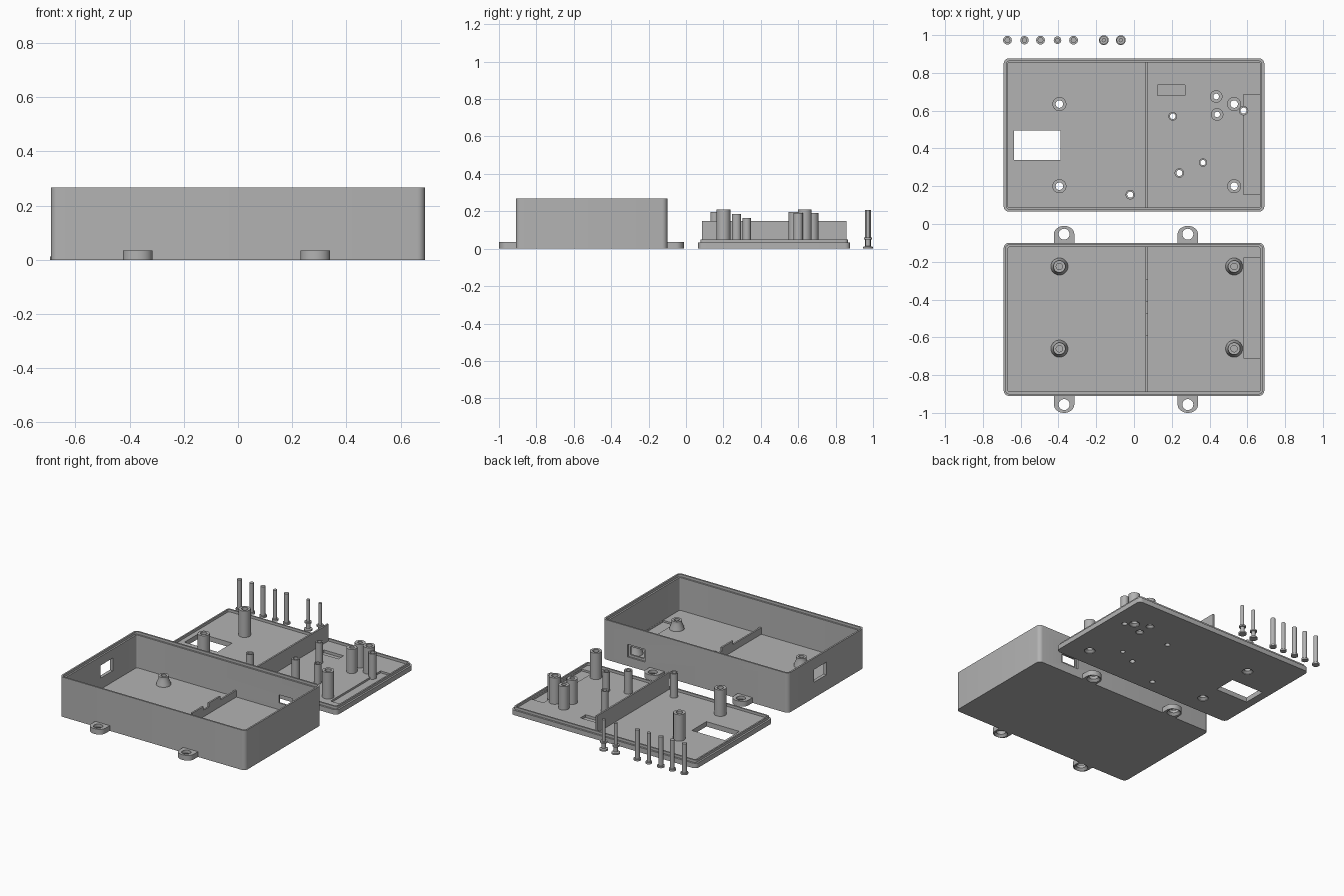
import bpy, bmesh
from math import pi, cos, sin

old = bpy.data.objects.get("Cube")
if old:
    bpy.data.objects.remove(old, do_unlink=True)

grey = bpy.data.materials.new("plain_grey")
grey.use_nodes = True
grey.diffuse_color = (0.45, 0.45, 0.45, 1)
grey.node_tree.nodes["Principled BSDF"].inputs["Base Color"].default_value = (0.45, 0.45, 0.45, 1)
parts = []


def finish(name, bm, keep=True):
    bmesh.ops.recalc_face_normals(bm, faces=bm.faces)
    mesh = bpy.data.meshes.new(name)
    bm.to_mesh(mesh)
    bm.free()
    ob = bpy.data.objects.new(name, mesh)
    bpy.context.collection.objects.link(ob)
    mesh.materials.append(grey)
    if keep:
        parts.append(ob)
    else:
        ob.hide_render = True
    return ob


def prism(name, points, z0, z1, keep=True):
    """Upright prism over a flat outline."""
    bm = bmesh.new()
    face = bm.faces.new([bm.verts.new((x, y, z0)) for x, y in points])
    new = bmesh.ops.extrude_face_region(bm, geom=[face])["geom"]
    bmesh.ops.translate(bm, vec=(0, 0, z1 - z0),
                        verts=[v for v in new if isinstance(v, bmesh.types.BMVert)])
    return finish(name, bm, keep)


def rect(x0, x1, y0, y1, r=0.0, inset=0.0, n=6):
    """Rectangle outline with optional rounded corners."""
    x0, x1, y0, y1 = x0 + inset, x1 - inset, y0 + inset, y1 - inset
    if r <= 0:
        return [(x0, y0), (x1, y0), (x1, y1), (x0, y1)]
    pts = []
    for k, (cx, cy) in enumerate([(x1 - r, y1 - r), (x0 + r, y1 - r),
                                  (x0 + r, y0 + r), (x1 - r, y0 + r)]):
        for i in range(n + 1):
            a = (k + i / n) * pi / 2
            pts.append((cx + r * cos(a), cy + r * sin(a)))
    return pts


def lathe(name, x, y, profile, keep=True, closed=False, n=32):
    """Turned part from (radius, z) points; closed makes a tube."""
    bm = bmesh.new()
    rings = [[bm.verts.new((x + r * cos(2 * pi * i / n), y + r * sin(2 * pi * i / n), z))
              for i in range(n)] for r, z in profile]
    pairs = list(zip(rings, rings[1:]))
    if closed:
        pairs.append((rings[-1], rings[0]))
    else:
        bm.faces.new(rings[0])
        bm.faces.new(rings[-1])
    for a, b in pairs:
        for i in range(n):
            j = (i + 1) % n
            bm.faces.new((a[i], a[j], b[j], b[i]))
    return finish(name, bm, keep)


def cut(ob, cutter):
    mod = ob.modifiers.new("cut", "BOOLEAN")
    mod.operation = "DIFFERENCE"
    mod.solver = "EXACT"
    mod.object = cutter
    bpy.context.view_layer.objects.active = ob
    bpy.ops.object.modifier_apply(modifier=mod.name)
    bpy.data.objects.remove(cutter, do_unlink=True)


def cut_block(ob, x0, x1, y0, y1, z0, z1):
    cut(ob, prism("cutter", rect(x0, x1, y0, y1), z0, z1, False))


# Case: open tray with a stepped rim
HX, H, FLOOR = 0.69, 0.267, 0.03
BOX = (-HX, HX, -0.91, -0.10)
case = prism("case", rect(*BOX, 0.028), 0, H)
cut(case, prism("cutter", rect(*BOX, 0.01, 0.022), FLOOR, H + 0.1, False))
cut(case, prism("cutter", rect(*BOX, 0.018, 0.011), H - 0.017, H + 0.1, False))

# Case openings: end window, recessed socket, shallow floor pocket
cut_block(case, -0.75, -0.64, -0.505, -0.375, 0.105, 0.19)
cut_block(case, 0.375, 0.505, -0.111, -0.05, 0.06, 0.145)
cut_block(case, 0.39, 0.49, -0.15, -0.05, 0.075, 0.13)
cut_block(case, 0.58, 0.667, -0.71, -0.18, 0.018, 0.1)

# Case bosses
CORNERS = [(x, y) for x in (-0.395, 0.53) for y in (0.2, 0.635)]
for x, y in CORNERS:
    lathe("case_boss", x, y - 0.86, [(0.017, FLOOR - 0.005), (0.046, FLOOR - 0.005),
          (0.044, 0.042), (0.032, 0.07), (0.032, 0.09), (0.017, 0.09)], closed=True)

# Case divider with two raised teeth
prism("case_divider", rect(0.062, 0.073, -0.895, -0.115), FLOOR - 0.005, 0.075)
for y in (-0.59, -0.41):
    prism("divider_tooth", rect(0.062, 0.073, y, y + 0.12), 0.07, 0.1)

# Mounting tabs, countersunk underneath
for x in (-0.37, 0.285):
    for edge, s in ((-0.10, 1), (-0.91, -1)):
        cy = edge + s * 0.046
        arc = [(x + 0.054 * cos(pi * i / 16), cy + s * 0.044 * sin(pi * i / 16))
               for i in range(17)]
        root = edge - s * 0.012
        tab = prism("mounting_tab", arc + [(x - 0.054, root), (x + 0.054, root)], 0, 0.035)
        cut(tab, lathe("cutter", x, cy, [(0.043, -0.005), (0.041, 0.003), (0.029, 0.015),
                                         (0.029, 0.05)], False))

# Lid plate with locating lip
LID = (-HX, HX, 0.065, 0.877)
PLATE = 0.033
lid = prism("lid", rect(*LID, 0.028), 0, PLATE)
lip = prism("lid_lip", rect(*LID, 0.018, 0.012), PLATE - 0.002, 0.05)
cut(lip, prism("cutter", rect(*LID, 0.01, 0.022), 0, 0.1, False))
prism("lid_divider", rect(0.062, 0.073, 0.085, 0.857), PLATE - 0.002, 0.147)

# Lid display window and shallow pockets
cut_block(lid, -0.635, -0.39, 0.34, 0.495, -0.1, 0.1)
cut_block(lid, 0.58, 0.667, 0.155, 0.685, 0.02, 0.1)
cut_block(lid, 0.125, 0.27, 0.68, 0.735, 0.015, 0.1)

# Hollow lid posts: x, y, outer radius, bore, top
posts = [(x, y, 0.037, 0.02, 0.21) for x, y in CORNERS] + [
    (0.205, 0.57, 0.023, 0.015, 0.175),
    (0.24, 0.27, 0.025, 0.016, 0.185),
    (0.365, 0.325, 0.022, 0.014, 0.165),
    (-0.02, 0.155, 0.025, 0.016, 0.195),
    (0.58, 0.60, 0.025, 0.016, 0.19),
    (0.435, 0.675, 0.033, 0.015, 0.19),
    (0.44, 0.58, 0.033, 0.015, 0.195)]
for x, y, r, bore, top in posts:
    sink = bore * 1.7 if r > 0.03 else bore * 1.1
    cut(lid, lathe("cutter", x, y, [(sink, -0.005), (sink, 0.004), (bore, 0.016),
                                    (bore, 0.1)], False))
    lathe("lid_post", x, y, [(bore, 0.018), (r, 0.018), (r, top), (bore, top)], closed=True)

# Loose button pins, standing behind the lid
for x, r in ((-0.67, 0.015), (-0.58, 0.014), (-0.495, 0.015), (-0.405, 0.012), (-0.32, 0.015)):
    lathe("button_pin", x, 0.973, [(r + 0.008, 0), (r + 0.008, 0.012), (r, 0.012), (r, 0.206)])

# Collared pins
for x in (-0.16, -0.07):
    lathe("collared_pin", x, 0.973, [(0.026, 0), (0.026, 0.01), (0.013, 0.014), (0.013, 0.05),
          (0.022, 0.05), (0.022, 0.06), (0.011, 0.06), (0.011, 0.206)])

# Smooth round surfaces, sharp edges kept
bpy.ops.object.select_all(action="DESELECT")
for ob in parts:
    ob.select_set(True)
bpy.context.view_layer.objects.active = parts[0]
bpy.ops.object.shade_smooth_by_angle()
